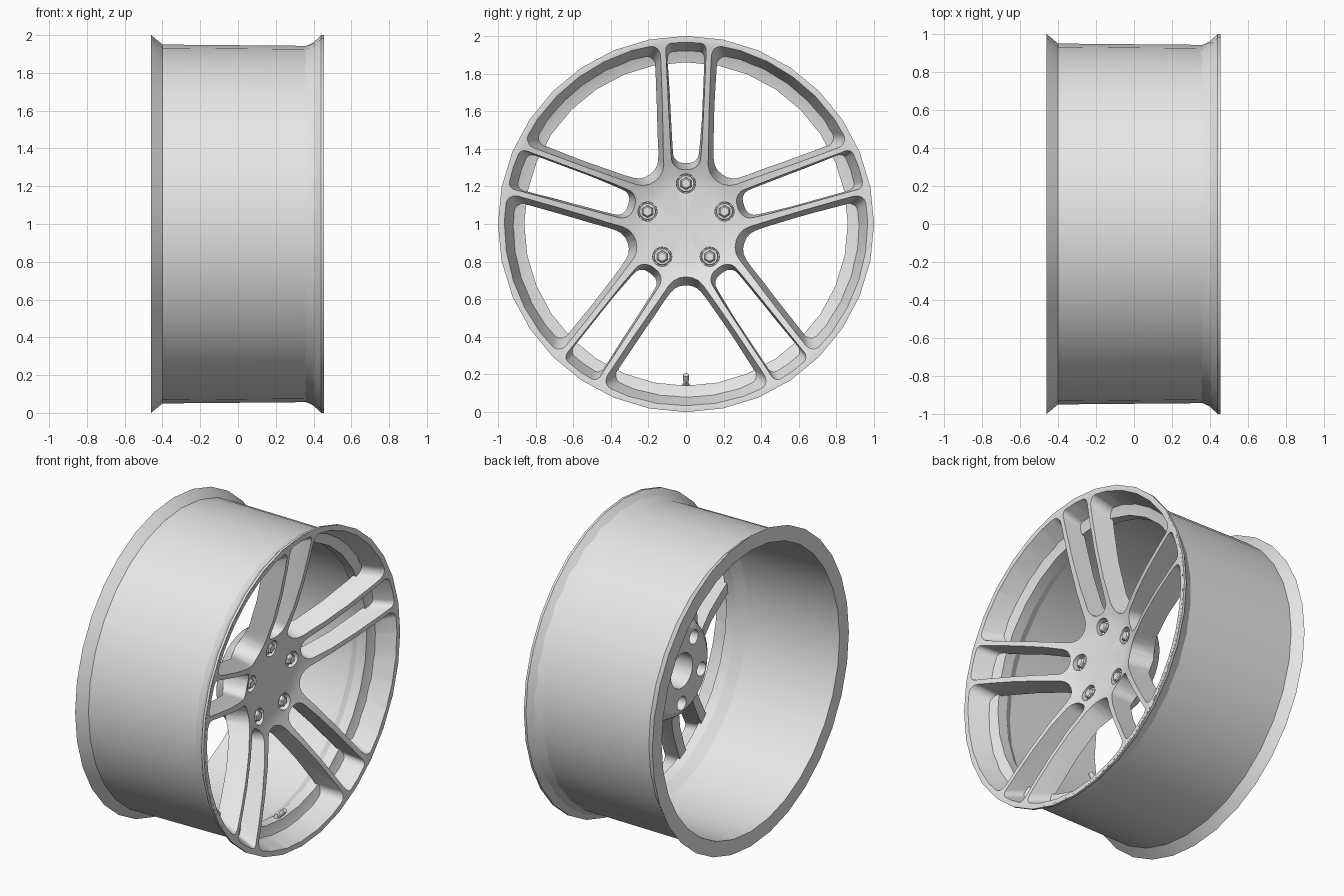
import bpy, bmesh, math
from mathutils import Vector, Matrix

if "Cube" in bpy.data.objects:
    bpy.data.objects.remove(bpy.data.objects["Cube"])

silver = bpy.data.materials.new("silver_grey")
silver.use_nodes = True
silver.diffuse_color = (0.8, 0.8, 0.8, 1)
silver.node_tree.nodes["Principled BSDF"].inputs["Base Color"].default_value = (0.8, 0.8, 0.8, 1)

AXLE = Vector((0, 0, 1))
FIFTH = math.radians(72)


def add_object(name, bm):
    bmesh.ops.recalc_face_normals(bm, faces=bm.faces)
    mesh = bpy.data.meshes.new(name)
    bm.to_mesh(mesh)
    bm.free()
    obj = bpy.data.objects.new(name, mesh)
    bpy.context.collection.objects.link(obj)
    mesh.materials.append(silver)
    return obj


def smooth(obj, angle=30):
    bpy.ops.object.select_all(action='DESELECT')
    obj.select_set(True)
    bpy.context.view_layer.objects.active = obj
    bpy.ops.object.shade_smooth_by_angle(angle=math.radians(angle))


def lathe(bm, profile, steps, closed):
    """Spin (x, radius) points about the x axis."""
    verts = [bm.verts.new((x, 0, r)) for x, r in profile]
    edges = [bm.edges.new(p) for p in zip(verts, verts[1:])]
    if closed:
        edges.append(bm.edges.new((verts[-1], verts[0])))
    bmesh.ops.spin(bm, geom=verts + edges, cent=(0, 0, 0), axis=(1, 0, 0),
                   angle=math.tau, steps=steps, use_merge=True)
    bmesh.ops.remove_doubles(bm, verts=bm.verts, dist=1e-5)


def lathe_object(name, profile, steps=32, closed=False, matrix=None):
    bm = bmesh.new()
    lathe(bm, profile, steps, closed)
    bm.transform(matrix or Matrix.Translation(AXLE))
    return add_object(name, bm)


def swing(a, b, t):
    """Point on the arc about the origin from a to b."""
    angle = a.xy.angle_signed(b.xy)
    return Matrix.Rotation(-angle * t, 3, 'Z') @ a


def rounded(corners, n=7):
    """Replace each (point, radius) corner by a fillet arc."""
    out = []
    for i, (p, radius) in enumerate(corners):
        if not radius:
            out.append(p)
            continue
        a = (corners[i - 1][0] - p).normalized()
        b = (corners[(i + 1) % len(corners)][0] - p).normalized()
        half = a.angle(b) / 2
        centre = p + (a + b).normalized() * radius / math.sin(half)
        start = p + a * radius / math.tan(half) - centre
        end = p + b * radius / math.tan(half) - centre
        out += [centre + swing(start, end, k / (n - 1)) for k in range(n)]
    return out


def rim_arc(a, b, n=6):
    """Points between two corners, on their common circle."""
    return [(swing(a, b, k / n), 0) for k in range(1, n)]


def polar(r, v, turn=0):
    p = Vector((math.sqrt(r * r - v * v), v, 0))
    return Matrix.Rotation(turn, 3, 'Z') @ p


def wide_outline(v_in, v_out, r_out, fillet):
    """Opening between neighbouring spoke pairs."""
    inner, outer = polar(0.32, v_in, -FIFTH / 2), polar(r_out, v_out, -FIFTH / 2)
    t = inner.y / (inner.y - outer.y)
    apex = inner + (outer - inner) * t
    mirror = Vector((outer.x, -outer.y, 0))
    return rounded([(apex, fillet), (outer, 0.05)] + rim_arc(outer, mirror) + [(mirror, 0.05)])


def narrow_outline(v_in, v_out, r_in, r_out):
    """Slot between the two spokes of a pair."""
    a, b = polar(r_out, -v_out), polar(r_out, v_out)
    return rounded([(Vector((r_in, v_in, 0)), v_in * 0.9), (Vector((r_in, -v_in, 0)), v_in * 0.9),
                    (a, 0.035)] + rim_arc(a, b, 2) + [(b, 0.035)])


def loft(bm, front, back, x_front, x_back, turn):
    """Tapered prism between two matching outlines, radial axis at the given turn."""
    rings = []
    for outline, x in ((front, x_front), (back, x_back)):
        ring = []
        for p in outline:
            q = Matrix.Rotation(turn, 3, 'Z') @ p
            ring.append(bm.verts.new((x, q.x, q.y + 1)))
        rings.append(ring)
        bm.faces.new(ring)
    for i in range(len(front)):
        bm.faces.new((rings[0][i - 1], rings[0][i], rings[1][i], rings[1][i - 1]))


def cut(target, cutter):
    cutter.hide_render = True
    mod = target.modifiers.new("cut", 'BOOLEAN')
    mod.operation, mod.solver, mod.object = 'DIFFERENCE', 'EXACT', cutter
    bpy.context.view_layer.objects.active = target
    bpy.ops.object.modifier_apply(modifier=mod.name)
    bpy.data.objects.remove(cutter)


def at_fifth(k, radius, x, offset=0):
    a = math.pi / 2 + k * FIFTH + offset
    return Matrix.Translation((x, radius * math.cos(a), 1 + radius * math.sin(a)))


# Rim: barrel with flared lips and an inner ledge
rim = lathe_object("rim_barrel", [
    (-0.46, 1.0), (-0.40, 0.95), (0.38, 0.943), (0.435, 0.995), (0.44, 1.0), (0.455, 1.0),
    (0.455, 0.982), (0.34, 0.935), (0.325, 0.90), (0.315, 0.86), (0.25, 0.86), (0.19, 0.90),
    (-0.46, 0.905)], closed=True)
smooth(rim)

# Spoke disc: dished front and a deep hub behind
disc = lathe_object("spokes_and_hub", [
    (0.235, 0), (0.235, 0.2), (0.25, 0.27), (0.285, 0.35), (0.335, 0.48), (0.385, 0.65),
    (0.425, 0.82), (0.456, 0.97), (0.456, 0.988), (0.36, 0.942), (0.31, 0.92), (0.285, 0.8),
    (0.24, 0.6), (0.18, 0.42), (0.12, 0.33), (0.05, 0.29), (0.03, 0.26), (0.03, 0)], steps=64)

# Openings, tapered so the spoke flanks slope
wide, narrow = bmesh.new(), bmesh.new()
for k in range(5):
    turn = math.pi / 2 + k * FIFTH
    loft(wide, wide_outline(0.078, 0.135, 0.972, 0.12), wide_outline(0.17, 0.225, 0.795, 0.08),
         0.47, 0.0, turn + FIFTH / 2)
    loft(narrow, narrow_outline(0.088, 0.11, 0.24, 0.972), narrow_outline(0.055, 0.08, 0.35, 0.795),
         0.47, 0.0, turn)
cut(disc, add_object("wide_cutter", wide))
cut(disc, add_object("narrow_cutter", narrow))

# Bolt recesses, rear pockets and centre bore
for k in range(5):
    cut(disc, lathe_object("bolt_cutter", [(0.1, 0), (0.1, 0.055), (-0.03, 0.05), (-0.03, 0)], 20,
                           matrix=at_fifth(k, 0.215, 0.235)))
    cut(disc, lathe_object("pocket_cutter", [(0.1, 0), (0.1, 0.04), (-0.1, 0.05), (-0.1, 0)], 16,
                           matrix=at_fifth(k, 0.21, 0.03, FIFTH / 2)))
cut(disc, lathe_object("bore_cutter", [(0.16, 0), (0.16, 0.11), (-0.05, 0.11), (-0.05, 0)]))
smooth(disc)

# Wheel bolts: washer collar with hexagonal head
for k in range(5):
    place = at_fifth(k, 0.215, 0.2)
    collar = lathe_object(f"bolt_collar_{k + 1}", [(0, 0), (0, 0.046), (0.018, 0.042), (0.022, 0)], 20, matrix=place)
    smooth(collar)
    lathe_object(f"bolt_head_{k + 1}", [(0.01, 0), (0.01, 0.034), (0.038, 0.032), (0.045, 0.024), (0.045, 0)],
                 6, matrix=place)

# Tyre valve leaning forward from the rim floor
lean = Matrix.Translation((0.26, 0, 0.11)) @ Matrix.Rotation(math.radians(-50), 4, 'Y')
valve = lathe_object("valve_stem", [
    (0, 0), (0, 0.026), (0.04, 0.024), (0.045, 0.012), (0.075, 0.012), (0.078, 0.017),
    (0.115, 0.015), (0.115, 0)], 12, matrix=lean)
smooth(valve)
